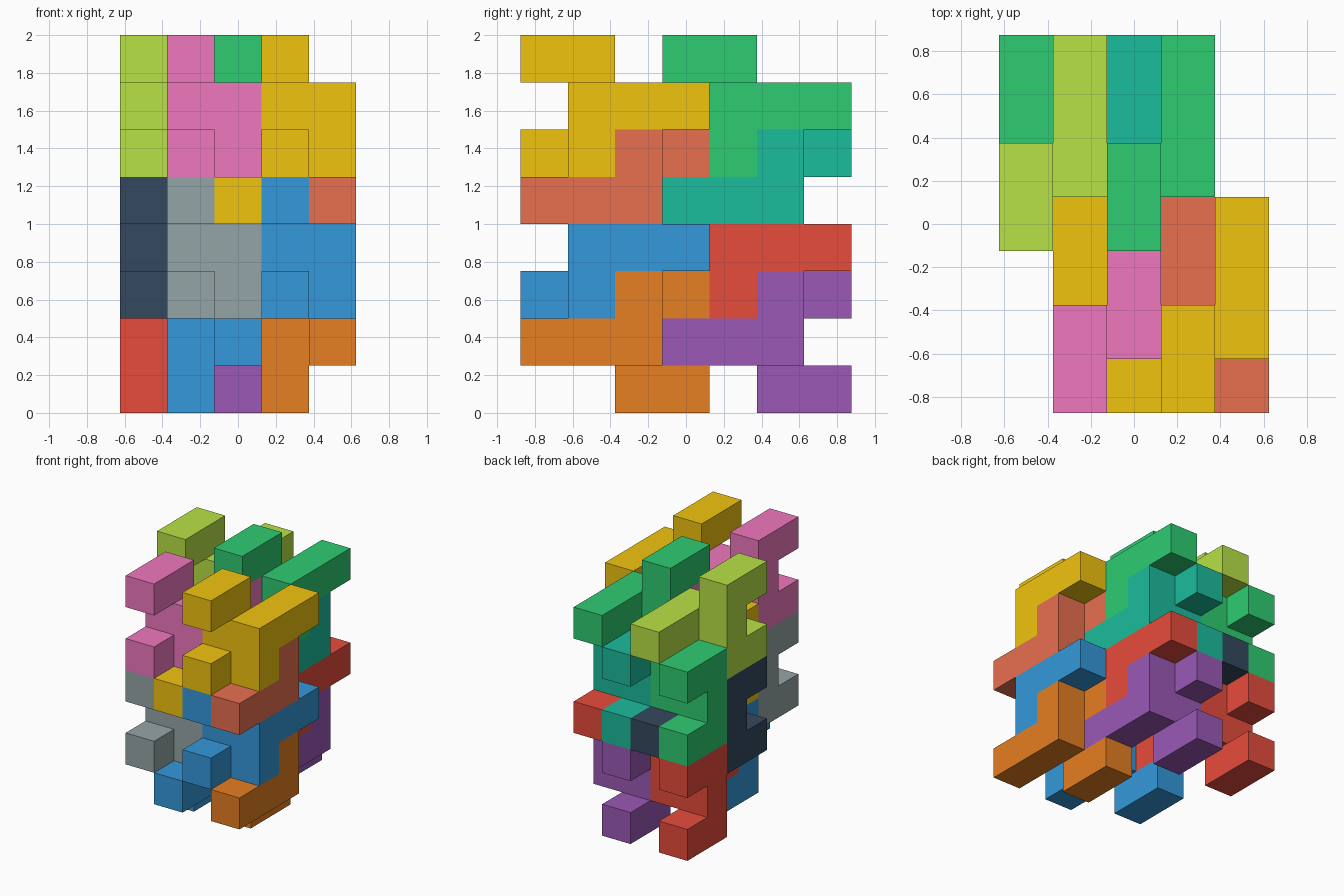
import bpy, bmesh
from mathutils import Vector

if "Cube" in bpy.data.objects:
    bpy.data.objects.remove(bpy.data.objects["Cube"])

U = 0.25                                   # edge of one cell
ORIGIN = Vector((-0.625, -0.875, 0.0))     # low corner of the 5 x 7 x 8 cell grid

# One nine-cell piece: a C-shaped layer and an L-shaped layer, as (y, z) cells
C_LAYER = [(0, 0), (1, 0), (1, 1), (1, 2), (0, 2)]
L_LAYER = [(1, 0), (1, 1), (2, 1), (3, 1)]
HOOK = [(0, y, z) for y, z in C_LAYER] + [(1, y, z) for y, z in L_LAYER]
TURNED = [(x, 3 - y, 2 - z) for x, y, z in HOOK]   # half turn about x

COLOURS = {
    "red": "E74C3C", "blue": "3498DB", "orange": "E67E22", "purple": "9B59B6",
    "navy": "34495E", "grey": "95A5A6", "teal": "1ABC9C", "green": "2ECC71",
    "yellow": "F1C40F", "salmon": "E8704F", "pink": "F078BE", "lime": "B8E246",
}


def material(name):
    mat = bpy.data.materials.get(name)
    if mat is None:
        mat = bpy.data.materials.new(name)
        srgb = [int(COLOURS[name][i:i + 2], 16) / 255 for i in (0, 2, 4)]
        mat.diffuse_color = [((c + 0.055) / 1.055) ** 2.4 for c in srgb] + [1]
        mat.use_nodes = True
        mat.node_tree.nodes["Principled BSDF"].inputs["Base Color"].default_value = mat.diffuse_color
    return mat


def piece(name, cells, offset, colour):
    """Outer skin of a set of cells, with coplanar squares merged."""
    cells = set(cells)
    bm = bmesh.new()
    for cell in cells:
        for axis in range(3):
            for sign in (-1, 1):
                step = [0, 0, 0]
                step[axis] = sign
                if tuple(a + b for a, b in zip(cell, step)) in cells:
                    continue
                u, v = [0, 0, 0], [0, 0, 0]
                u[(axis + 1) % 3] = v[(axis + 2) % 3] = 0.5
                n, u, v = Vector(step) / 2, Vector(u), Vector(v) * sign
                mid = Vector(cell) + Vector((0.5, 0.5, 0.5)) + n
                corners = (mid - u - v, mid + u - v, mid + u + v, mid - u + v)
                bm.faces.new([bm.verts.new(p * U) for p in corners])
    bmesh.ops.remove_doubles(bm, verts=bm.verts, dist=1e-4)
    bmesh.ops.dissolve_limit(bm, angle_limit=0.01, verts=bm.verts, edges=bm.edges)
    mesh = bpy.data.meshes.new(name)
    bm.to_mesh(mesh)
    bm.free()
    mesh.materials.append(material(colour))
    obj = bpy.data.objects.new(name, mesh)
    obj.location = ORIGIN + Vector(offset) * U
    bpy.context.collection.objects.link(obj)


# Colours per column: (hook lower, hook upper, turned lower, turned upper)
COLUMNS = {
    ("front", "right"): (3, 0, "blue", "yellow", "orange", "salmon"),
    ("front", "left"): (1, 0, "grey", "pink", "blue", "yellow"),
    ("back", "right"): (2, 3, "red", "green", "purple", "teal"),
    ("back", "left"): (0, 3, "navy", "lime", "red", "green"),
}

# Interlocking stack: each column alternates turned and plain hooks
for (depth, side), (x, y, *cols) in COLUMNS.items():
    for i, level in enumerate(("lower", "upper")):
        tag = f"{level}_{depth}_{side}"
        piece(f"{tag}_hook", HOOK, (x, y, 2 + 3 * i), cols[i])
        piece(f"{tag}_turned_hook", TURNED, (x, y, 3 * i), cols[2 + i])
